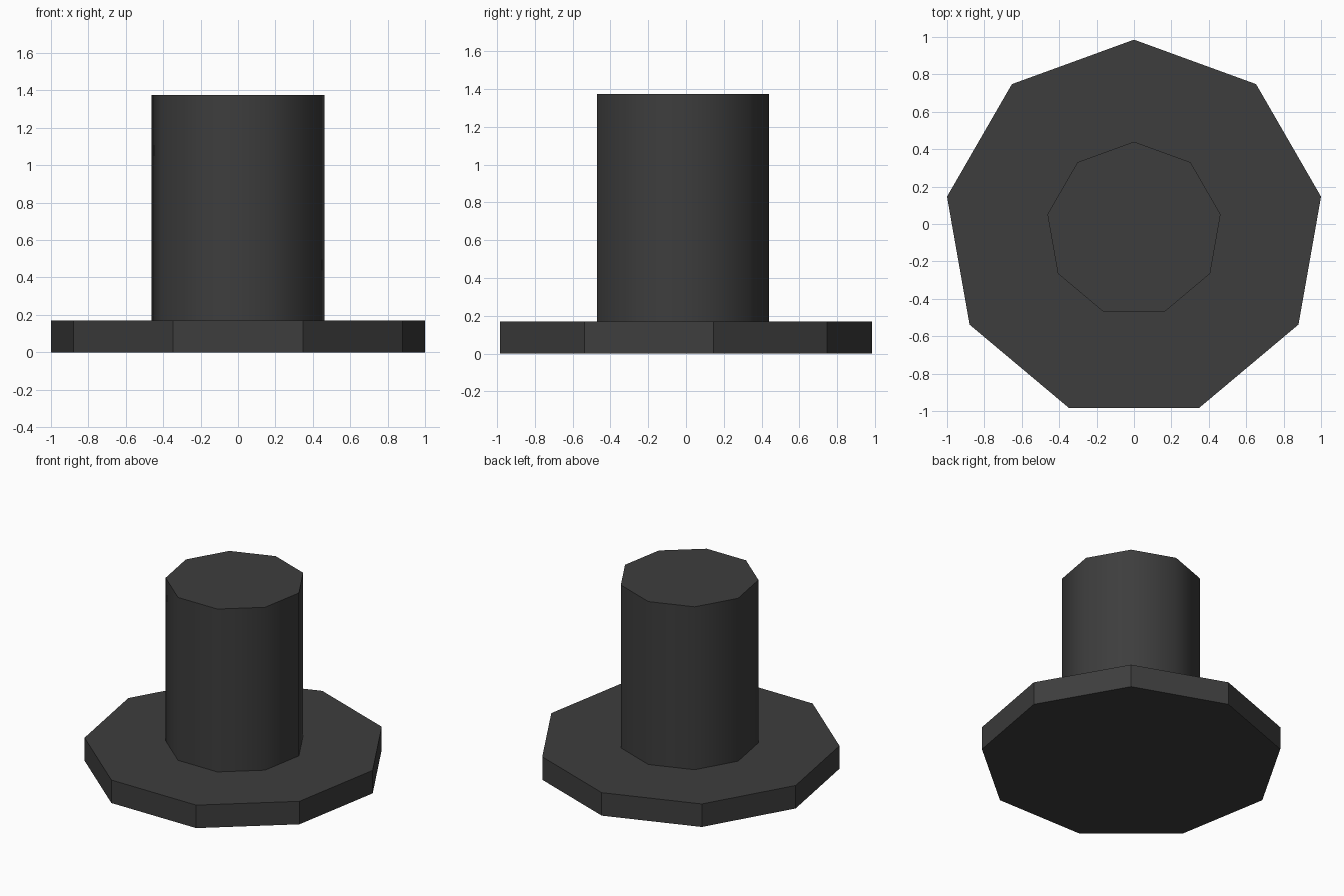
import bpy
import math

if "Cube" in bpy.data.objects:
    bpy.data.objects.remove(bpy.data.objects["Cube"])

SIDES = 9
CENTRE_Y = -0.03   # nine-sided outline is centred by its bounds

grey = bpy.data.materials.new("dark grey")
grey.diffuse_color = (0.047, 0.047, 0.047, 1)
grey.use_nodes = True
grey.node_tree.nodes["Principled BSDF"].inputs["Base Color"].default_value = grey.diffuse_color


def prism(name, radius, z0, z1, smooth=False):
    """Upright nine-sided prism with one corner pointing to +y."""
    bpy.ops.mesh.primitive_cylinder_add(
        vertices=SIDES, radius=radius, depth=z1 - z0,
        location=(0, CENTRE_Y, (z0 + z1) / 2))
    obj = bpy.context.object
    obj.name = name
    # make sure a corner points to +y
    first = max(obj.data.vertices, key=lambda v: v.co.y).co
    turn = math.pi / 2 - math.atan2(first.y, first.x)
    for v in obj.data.vertices:
        x, y = v.co.x, v.co.y
        v.co.x = x * math.cos(turn) - y * math.sin(turn)
        v.co.y = x * math.sin(turn) + y * math.cos(turn)
    obj.data.materials.append(grey)
    if smooth:
        bpy.ops.object.shade_smooth_by_angle(angle=math.radians(60))
    return obj


# Flat faceted flange
prism("base_flange", 1.0154, 0.0, 0.17)

# Smooth-shaded post with sharp ends
prism("post", 0.47, 0.17, 1.375, smooth=True)
